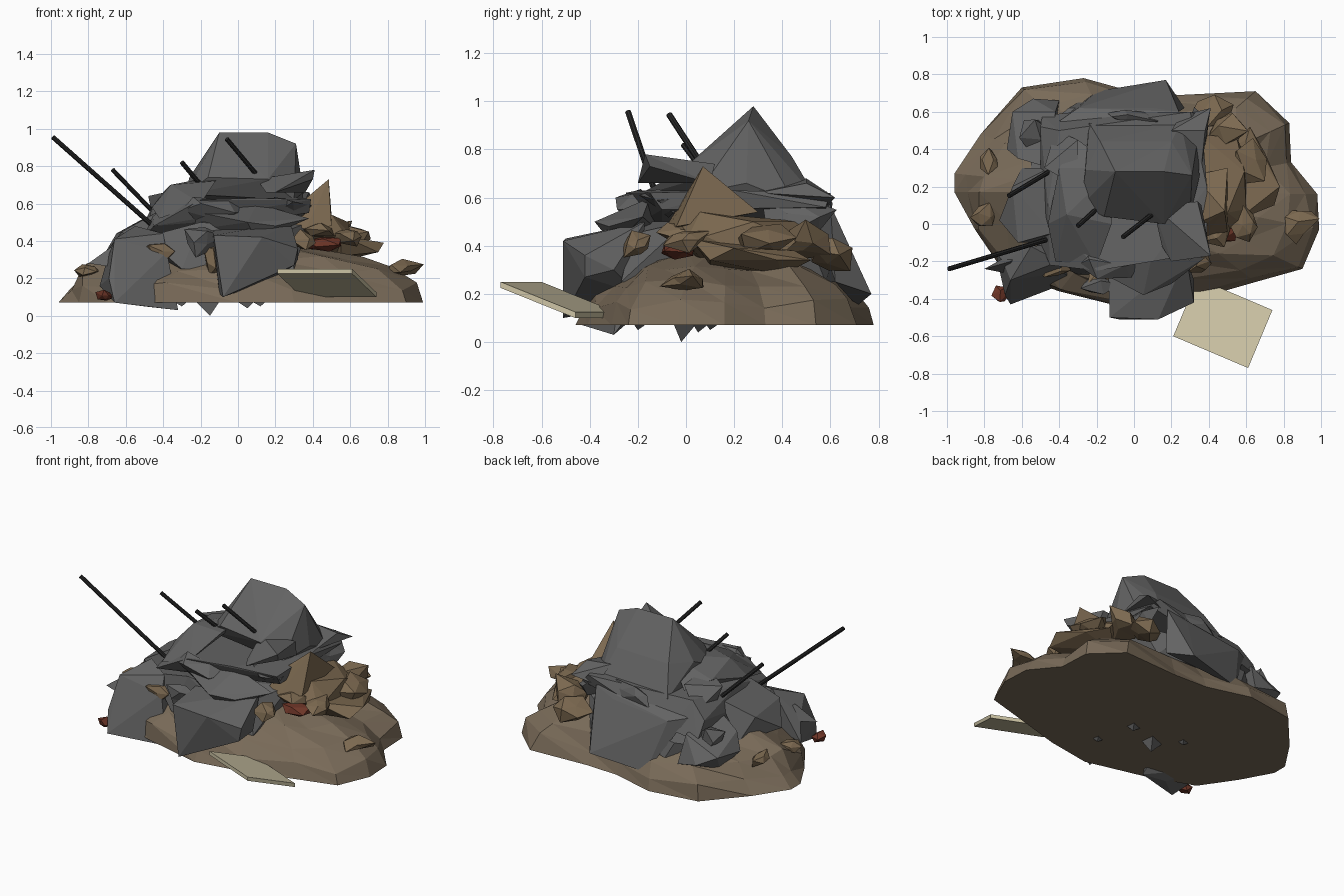
import bpy, bmesh, random
from mathutils import Vector, Euler

random.seed(4)

def mat(name, c):
    m = bpy.data.materials.new(name)
    m.diffuse_color = (*c, 1)
    return m

STONE = mat("dark_stone", (.125, .125, .125))
EARTH = mat("earth", (.19, .145, .098))
RUBBLE = mat("brown_rubble", (.20, .14, .08))
BRICK = mat("red_brick", (.15, .035, .02))
WOOD = mat("pale_board", (.62, .56, .38))
IRON = mat("iron", (.02, .02, .02))

def finish(name, bm, m):
    bmesh.ops.recalc_face_normals(bm, faces=bm.faces)
    me = bpy.data.meshes.new(name)
    bm.to_mesh(me)
    bm.free()
    me.materials.append(m)
    ob = bpy.data.objects.new(name, me)
    bpy.context.collection.objects.link(ob)
    return ob

def hull(name, pts, m=STONE):
    """Faceted rock wrapped around a few points."""
    bm = bmesh.new()
    for p in pts:
        bm.verts.new(p)
    r = bmesh.ops.convex_hull(bm, input=bm.verts)
    junk = [v for v in set(r["geom_interior"] + r["geom_unused"]) if isinstance(v, bmesh.types.BMVert)]
    bmesh.ops.delete(bm, geom=junk, context='VERTS')
    return finish(name, bm, m)

def chunk(name, c, size, m=STONE, rough=.45):
    """Jagged lump: jittered icosphere with full size given."""
    bm = bmesh.new()
    bmesh.ops.create_icosphere(bm, subdivisions=1, radius=.5)
    rot = Euler([random.uniform(0, 6) for _ in range(3)]).to_matrix()
    for v in bm.verts:
        p = rot @ v.co * random.uniform(1 - rough, 1 + rough)
        v.co = Vector(c) + Vector(a * b for a, b in zip(p, size))
    return finish(name, bm, m)

# earth mound: outline shrunk into rising rings
outline = [(-.96, .17), (-.96, .27), (-.82, .48), (-.6, .73), (-.27, .78), (.02, .70),
           (.25, .69), (.65, .71), (.83, .54), (.84, .33), (.98, .16), (.99, -.03),
           (.9, -.24), (.65, -.31), (.3, -.41), (0, -.46), (-.4, -.36), (-.7, -.25), (-.85, -.03)]
bm = bmesh.new()
rings = []
for s, z in [(1, .07), (.96, .165), (.85, .255), (.66, .33), (.35, .37)]:
    ring = []
    for x, y in outline:
        k = s if s == 1 else s + random.uniform(-.05, .025)
        h = z if s == 1 else z + random.uniform(-.035, .02)
        ring.append(bm.verts.new((.02 + (x - .02) * k, .17 + (y - .17) * k, h)))
    rings.append(ring)
N = len(outline)
for a, b in zip(rings, rings[1:]):
    for i in range(N):
        j = (i + 1) % N
        bm.faces.new((a[i], a[j], b[j]))
        bm.faces.new((a[i], b[j], b[i]))
bm.faces.new(rings[0])
bm.faces.new(rings[-1])
finish("earth_mound", bm, EARTH)

# main stone blocks
hull("peak_stone", [(-.1, .28, .98), (.16, .28, .98), (.31, .26, .92), (-.16, .04, .74),
     (.16, 0, .73), (-.26, .29, .74), (.35, .25, .66), (.3, .05, .62), (-.28, .1, .65),
     (-.18, .44, .76), (.2, .44, .77), (-.24, .54, .58), (.25, .54, .6), (.34, .45, .58)])
hull("middle_slab", [(-.5, .52, .5), (-.49, .58, .38), (.3, .6, .62), (.39, .2, .63), (.39, -.15, .62),
     (.1, -.2, .63), (-.2, -.25, .62), (-.45, -.22, .48), (-.46, .1, .58), (-.4, .5, .6),
     (.36, .58, .56), (.38, -.1, .55), (-.5, -.1, .42), (-.3, .6, .42)])
hull("upper_left_stone", [(-.36, .05, .7), (-.12, .0, .72), (-.1, .3, .75), (-.4, .3, .66),
     (-.46, .0, .58), (-.2, -.22, .6), (-.42, -.2, .52), (-.3, .45, .62)])
hull("core_stone", [(-.55, .45, .3), (-.5, -.18, .42), (-.2, -.24, .5), (.25, -.22, .45), (.38, .0, .5),
     (.36, .5, .45), (.15, .63, .4), (-.35, .62, .35), (-.55, 0, .4), (.3, .58, .25), (-.3, -.27, .25),
     (.3, -.27, .25), (-.3, .65, .25)])
hull("front_stone", [(-.13, -.5, .43), (.13, -.51, .42), (.32, -.42, .36), (.32, -.3, .3),
     (-.14, -.2, .46), (.28, -.17, .5), (-.08, -.51, .1), (-.1, -.4, .12), (.05, -.47, .22),
     (.3, -.42, .27), (.2, -.2, .2)])
hull("front_ledge", [(-.25, -.22, .56), (.05, -.38, .5), (.2, -.32, .48), (.38, -.18, .52),
     (.1, -.15, .6), (-.3, -.1, .45), (.1, -.3, .4)])
hull("left_front_stone", [(-.66, -.3, .41), (-.55, -.12, .48), (-.4, -.2, .44), (-.7, -.2, .3),
     (-.69, -.38, .2), (-.66, -.43, .07), (-.38, -.26, .34), (-.32, -.3, .03), (-.5, -.3, .05),
     (-.74, -.15, .16), (-.38, -.1, .3)])
hull("left_stone", [(-.72, .02, .32), (-.65, .2, .44), (-.45, .3, .55), (-.44, -.05, .55),
     (-.62, -.1, .45), (-.6, .3, .3), (-.5, -.1, .3)])
hull("back_left_stone", [(-.65, .6, .32), (-.54, .67, .27), (-.68, .4, .3), (-.62, .35, .4),
     (-.45, .3, .48), (-.42, .6, .42), (-.6, .5, .2), (-.4, .66, .24)])
hull("back_stone", [(-.3, .62, .48), (.1, .62, .52), (.24, .6, .57), (-.1, .69, .33), (.1, .7, .33),
     (.17, .77, .2), (.27, .62, .25), (-.2, .71, .15), (-.4, .55, .5), (0, .5, .6)])

# thin shards sticking out of the pile
hull("right_shard", [(.41, -.17, .78), (.4, -.15, .73), (.15, -.12, .66), (.1, .1, .73),
     (.34, .12, .74), (.36, .1, .66), (.2, -.2, .66)])
hull("back_right_shard", [(.41, .62, .6), (.38, .5, .66), (.2, .5, .68), (.36, .3, .62), (.25, .58, .56)])
hull("left_shard", [(-.48, .3, .64), (-.3, .2, .68), (-.42, .5, .52), (-.3, .45, .66), (-.45, .35, .5)])
hull("lower_left_shard", [(-.8, -.24, .28), (-.66, -.2, .38), (-.55, -.1, .28), (-.6, -.28, .25)])
for i, (x, y, z) in enumerate([(-.15, -.02, .0), (.05, .05, .04), (-.3, .1, .05), (.12, -.2, .05)]):
    hull(f"buried_tip_{i}", [(x, y, z), (x - .12, y + .03, .12), (x + .08, y - .05, .12), (x + .06, y + .1, .12)])
for i, (c, s) in enumerate([((-.15, -.2, .56), (.3, .16, .12)), ((.28, -.08, .58), (.2, .18, .12)),
                            ((.34, .45, .52), (.14, .3, .18)), ((-.52, .5, .38), (.2, .2, .15)),
                            ((-.2, -.32, .4), (.2, .12, .14)), ((.0, .57, .57), (.35, .1, .12))]):
    chunk(f"stone_chip_{i}", c, s)

# brown rubble on the right, with a leaning spike
hull("rubble_spike", [(.485, .07, .73), (.33, .0, .6), (.28, -.07, .5), (.5, .3, .54), (.5, -.04, .48),
     (.32, .26, .55), (.36, -.08, .46)], RUBBLE)
hull("rubble_block", [(.3, -.06, .52), (.5, .06, .54), (.59, .28, .5), (.6, .08, .44), (.35, .48, .5),
     (.55, .46, .42), (.42, -.06, .45), (.35, .1, .3), (.6, .35, .32), (.58, .0, .42)], RUBBLE)
hull("rubble_slab", [(.55, .02, .43), (.78, .2, .39), (.75, .1, .34), (.6, .45, .38), (.7, .38, .34),
     (.5, .4, .28), (.55, .1, .32), (.62, .52, .34)], RUBBLE)
for i, (c, s) in enumerate([((.88, .0, .25), (.18, .18, .08)), ((.6, .0, .43), (.18, .2, .1)),
                            ((.5, .5, .42), (.26, .24, .16)), ((.42, .6, .36), (.2, .16, .14)),
                            ((.6, .32, .43), (.2, .2, .12)), ((.42, -.02, .46), (.24, .2, .08)),
                            ((.36, -.2, .4), (.16, .12, .1)), ((-.2, -.28, .38), (.14, .1, .14)),
                            ((-.42, -.24, .34), (.16, .12, .1)), ((-.77, .33, .25), (.14, .14, .08)),
                            ((-.8, .05, .24), (.12, .12, .06)), ((-.14, -.29, .28), (.1, .16, .18))]):
    chunk(f"rubble_chip_{i}", c, s, RUBBLE)

# broken red bricks
chunk("brick_right", (.46, -.03, .385), (.2, .14, .075), BRICK, .25)
chunk("brick_left", (-.71, -.38, .11), (.09, .1, .06), BRICK, .3)

# tilted board leaning on the mound
top = [Vector(p) for p in [(.21, -.6, .25), (.61, -.77, .25), (.74, -.46, .125), (.34, -.29, .125)]]
hull("board", top + [p - Vector((0, 0, .025)) for p in top], WOOD)

# bent-out iron rods
for i, (a, b) in enumerate([((-.99, -.24, .955), (-.42, -.07, .45)), ((-.67, .15, .78), (-.42, .3, .52)),
                            ((-.3, -.01, .82), (-.2, .08, .7)), ((-.06, -.07, .945), (.12, .07, .73))]):
    a, b = Vector(a), Vector(b)
    bm = bmesh.new()
    bmesh.ops.create_cone(bm, cap_ends=True, segments=8, radius1=.013, radius2=.013, depth=(b - a).length)
    bm.transform((b - a).to_track_quat('Z', 'Y').to_matrix().to_4x4())
    bmesh.ops.translate(bm, verts=bm.verts, vec=(a + b) / 2)
    finish(f"iron_rod_{i}", bm, IRON)
